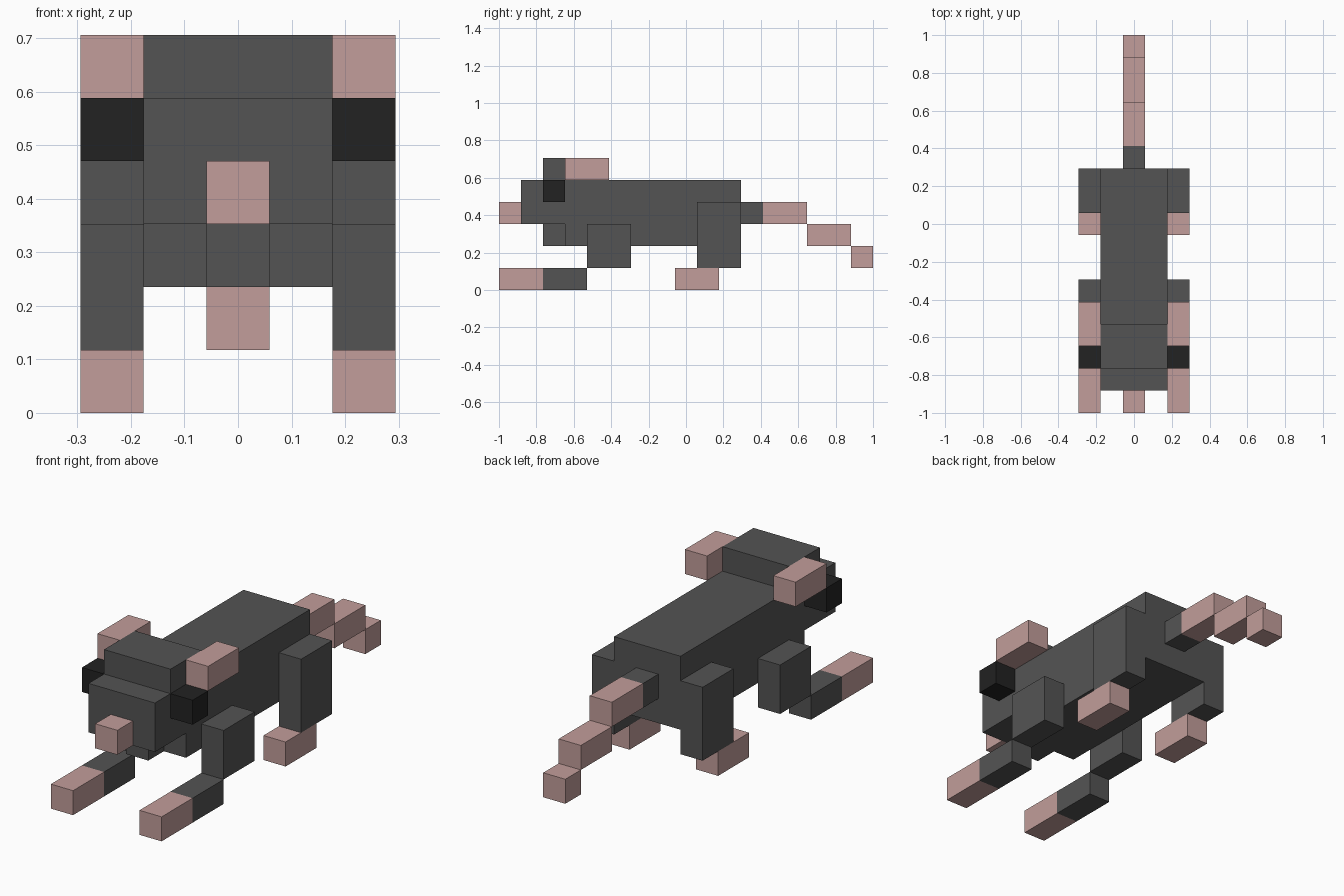
import bpy
import bmesh

cube = bpy.data.objects.get("Cube")
if cube:
    bpy.data.objects.remove(cube, do_unlink=True)

U = 2 / 17  # one block; the model is 17 blocks long, counted from the nose tip


def material(name, rgb):
    mat = bpy.data.materials.new(name)
    mat.use_nodes = True
    mat.diffuse_color = (*rgb, 1)
    mat.node_tree.nodes["Principled BSDF"].inputs["Base Color"].default_value = (*rgb, 1)
    return mat


GREY = material("fur grey", (0.088, 0.088, 0.088))
PINK = material("skin pink", (0.54, 0.34, 0.325))
BLACK = material("eye black", (0.016, 0.016, 0.016))


def prism(name, profile, x0, x1, mat):
    """Extrude a side profile of (y, z) block coordinates from x0 to x1."""
    bm = bmesh.new()
    face = bm.faces.new([bm.verts.new((x0 * U, y * U - 1, z * U)) for y, z in profile])
    ext = bmesh.ops.extrude_face_region(bm, geom=[face])["geom"]
    verts = [g for g in ext if isinstance(g, bmesh.types.BMVert)]
    bmesh.ops.translate(bm, verts=verts, vec=((x1 - x0) * U, 0, 0))
    bmesh.ops.recalc_face_normals(bm, faces=bm.faces[:])
    mesh = bpy.data.meshes.new(name)
    bm.to_mesh(mesh)
    bm.free()
    mesh.materials.append(mat)
    obj = bpy.data.objects.new(name, mesh)
    bpy.context.collection.objects.link(obj)
    return obj


def box(name, y, z, mat, x=(-0.5, 0.5)):
    return prism(name, [(y[0], z[0]), (y[1], z[0]), (y[1], z[1]), (y[0], z[1])], *x, mat)


def pair(name, y, z, mat):
    box("left_" + name, y, z, mat, (1.5, 2.5))
    box("right_" + name, y, z, mat, (-2.5, -1.5))


# Trunk with snout and raised crown
prism("body", [(1, 3), (1, 5), (2, 5), (2, 6), (4, 6), (4, 5),
               (11, 5), (11, 2), (3, 2), (3, 3)], -1.5, 1.5, GREY)

# Face
box("nose", (0, 1), (3, 4), PINK)
box("jaw", (2, 3), (2, 3), GREY)
pair("eye", (2, 3), (4, 5), BLACK)
pair("ear", (3, 5), (5, 6), PINK)

# Legs and feet
pair("front_leg", (4, 6), (1, 3), GREY)
pair("front_shin", (2, 4), (0, 1), GREY)
pair("front_paw", (0, 2), (0, 1), PINK)
pair("hind_leg", (9, 11), (1, 4), GREY)
pair("hind_paw", (8, 10), (0, 1), PINK)

# Stepped tail
box("tail_base", (11, 12), (3, 4), GREY)
box("tail_upper", (12, 14), (3, 4), PINK)
box("tail_middle", (14, 16), (2, 3), PINK)
box("tail_tip", (16, 17), (1, 2), PINK)
